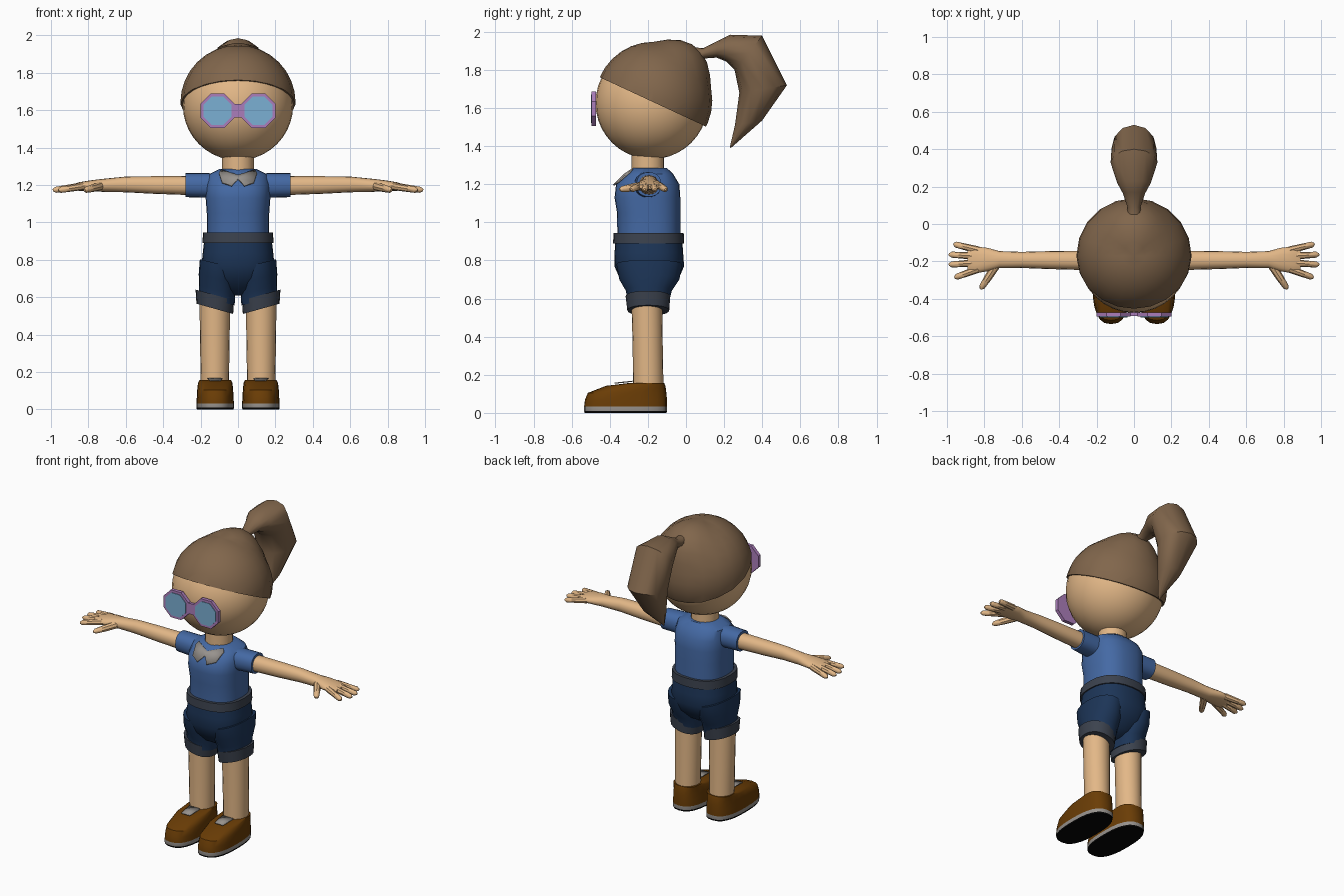
import bpy, bmesh, math
from mathutils import Vector

cube = bpy.data.objects.get("Cube")
if cube:
    bpy.data.objects.remove(cube, do_unlink=True)


def material(name, r, g, b):
    m = bpy.data.materials.new(name)
    col = [(c / 255) ** 2.2 for c in (r, g, b)] + [1]
    m.use_nodes = True
    m.diffuse_color = col
    m.node_tree.nodes["Principled BSDF"].inputs["Base Color"].default_value = col
    return m


SKIN = material("skin", 226, 182, 134)
HAIR = material("brown_hair", 128, 102, 77)
SHIRT = material("blue_shirt", 70, 105, 163)
SHORTS = material("navy_shorts", 34, 56, 88)
TRIM = material("slate_trim", 62, 68, 79)
GREY = material("warm_grey", 150, 145, 140)
LEATHER = material("brown_leather", 106, 63, 14)
PURPLE = material("purple_frame", 170, 125, 186)
LENS = material("blue_lens", 122, 174, 210)
BLACK = material("black_sole", 12, 12, 12)
parts = []


def finish(name, bm, *mats):
    bmesh.ops.recalc_face_normals(bm, faces=bm.faces)
    me = bpy.data.meshes.new(name)
    bm.to_mesh(me)
    bm.free()
    for m in mats:
        me.materials.append(m)
    ob = bpy.data.objects.new(name, me)
    bpy.context.collection.objects.link(ob)
    parts.append(ob)
    return ob


def loft_mesh(rings, n=20, power=2, phase=0):
    """Closed skin through rings of (centre, half axis u, half axis v)."""
    bm = bmesh.new()
    loops = []
    for c, u, v in rings:
        loop = []
        for i in range(n):
            a = math.tau * i / n + phase
            p, q = (math.copysign(abs(t) ** (2 / power), t) for t in (math.cos(a), math.sin(a)))
            loop.append(bm.verts.new(Vector(c) + Vector(u) * p + Vector(v) * q))
        loops.append(loop)
    for a, b in zip(loops, loops[1:]):
        for i in range(n):
            j = (i + 1) % n
            bm.faces.new((a[i], a[j], b[j], b[i]))
    bm.faces.new(loops[0])
    bm.faces.new(loops[-1])
    return bm


def upright(rows, cx=0, tilt=0):
    """Rings from (z, half width, front y, back y); tilt lifts the +x side."""
    return [((cx, (f + b) / 2, z), (w, 0, w * tilt), (0, (b - f) / 2, 0)) for z, w, f, b in rows]


def sideways(rows, s):
    """Rings along x from (x, y, z, half depth, half height)."""
    return [((s * x, y, z), (0, ry, 0), (0, 0, rz)) for x, y, z, ry, rz in rows]


def tube(name, points, mat, n=10):
    """Tapered tube through (point, radius) pairs."""
    rings = []
    for i, (p, r) in enumerate(points):
        d = Vector(points[min(i + 1, len(points) - 1)][0]) - Vector(points[max(i - 1, 0)][0])
        u = d.cross((0, 0, 1)).normalized()
        rings.append((p, u * r, d.normalized().cross(u) * r))
    return finish(name, loft_mesh(rings, n), mat)


# Head and neck
bm = bmesh.new()
bmesh.ops.create_uvsphere(bm, u_segments=32, v_segments=20, radius=0.295)
bmesh.ops.translate(bm, verts=bm.verts, vec=(0, -0.18, 1.627))
finish("head", bm, SKIN)
finish("neck", loft_mesh(upright([(1.24, 0.085, -0.285, -0.115), (1.38, 0.085, -0.285, -0.115)])), SKIN)

# Hair cap: sphere cut by a sloping plane, drawn out toward the ponytail
bm = bmesh.new()
bmesh.ops.create_uvsphere(bm, u_segments=20, v_segments=16, radius=0.308)
pull = Vector((0, 0.62, 0.78)).normalized()
for v in bm.verts:
    v.co += pull * 0.05 * max(0, (v.co.normalized().dot(pull) - 0.8) / 0.2)
bmesh.ops.translate(bm, verts=bm.verts, vec=(0, -0.17, 1.64))
cut = bmesh.ops.bisect_plane(bm, geom=bm.verts[:] + bm.edges[:] + bm.faces[:],
                             plane_co=(0, -0.46, 1.765), plane_no=(0, 0.26, 0.56), clear_inner=True)
bmesh.ops.edgeloop_fill(bm, edges=[e for e in cut["geom_cut"] if isinstance(e, bmesh.types.BMEdge)])
finish("hair_cap", bm, HAIR)

# Ponytail: (outer y, outer z, inner y, inner z, half width)
tail = [(0.02, 1.92, 0.05, 1.84, 0.04), (0.09, 1.915, 0.09, 1.86, 0.035), (0.17, 1.955, 0.16, 1.865, 0.06),
        (0.23, 1.985, 0.21, 1.845, 0.09), (0.40, 1.98, 0.255, 1.80, 0.125),
        (0.53, 1.72, 0.28, 1.68, 0.12), (0.40, 1.535, 0.257, 1.51, 0.07), (0.235, 1.39, 0.23, 1.395, 0.004)]
finish("ponytail", loft_mesh([((0, (a + c) / 2, (b + d) / 2), (w, 0, 0), (0, (a - c) / 2, (b - d) / 2))
                              for a, b, c, d, w in tail], 12), HAIR)

# Shirt body, belt and seat of the shorts
finish("shirt", loft_mesh(upright([
    (0.92, 0.167, -0.36, -0.03), (1.05, 0.167, -0.362, -0.03), (1.13, 0.173, -0.375, -0.03),
    (1.20, 0.173, -0.367, -0.035), (1.255, 0.160, -0.315, -0.068), (1.285, 0.10, -0.28, -0.10)]),
    28, 2.5), SHIRT)
finish("belt", loft_mesh(upright([(0.89, 0.19, -0.383, -0.01), (0.945, 0.187, -0.38, -0.012)]), 28, 2.4), TRIM)
finish("shorts_seat", loft_mesh(upright([
    (0.91, 0.180, -0.37, -0.02), (0.84, 0.188, -0.375, -0.015), (0.77, 0.195, -0.376, -0.01),
    (0.70, 0.175, -0.345, -0.04), (0.64, 0.10, -0.29, -0.10), (0.61, 0.03, -0.24, -0.15)]), 28, 2.4), SHORTS)

# Collar: two pointed flaps lying on the sloping chest
bm = bmesh.new()
for s in (1, -1):
    flap = [(0, 1.255), (0.09, 1.283), (0.102, 1.265), (0.085, 1.215), (0.035, 1.198), (0, 1.235)]
    bm.faces.new([bm.verts.new((s * x, -0.293 - (1.285 - z) * 1.06 + 1.5 * x * x, z)) for x, z in flap])
bmesh.ops.remove_doubles(bm, verts=bm.verts, dist=0.001)
collar = finish("collar", bm, GREY)
collar.modifiers.new("thickness", "SOLIDIFY").thickness = 0.008


def octagon(name, x, half, y0, y1, mat):
    r = half / math.cos(math.pi / 8)
    finish(name, loft_mesh([((x, y, 1.597), (r, 0, 0), (0, 0, r)) for y in (y0, y1)], 8, phase=math.pi / 8), mat)


# Goggle bridge
finish("goggle_bridge", loft_mesh([((0, y, 1.597), (0.055, 0, 0), (0, 0, 0.05)) for y in (-0.492, -0.472)],
                                  4, phase=math.pi / 4), PURPLE)

for s, side in ((1, "left"), (-1, "right")):
    # Goggles
    octagon(side + "_goggle_frame", s * 0.11, 0.091, -0.495, -0.472, PURPLE)
    octagon(side + "_goggle_lens", s * 0.11, 0.075, -0.499, -0.493, LENS)

    # Sleeve, arm and palm
    finish(side + "_sleeve", loft_mesh(sideways([
        (0.11, -0.2, 1.195, 0.07, 0.065), (0.17, -0.2, 1.198, 0.07, 0.066), (0.28, -0.195, 1.199, 0.065, 0.064)],
        s), 20, 2.3), SHIRT)
    finish(side + "_arm", loft_mesh(sideways([
        (0.20, -0.195, 1.196, 0.053, 0.052), (0.45, -0.193, 1.2, 0.048, 0.047), (0.60, -0.192, 1.203, 0.043, 0.042),
        (0.72, -0.19, 1.198, 0.045, 0.035), (0.78, -0.19, 1.197, 0.062, 0.029),
        (0.85, -0.192, 1.192, 0.072, 0.023), (0.89, -0.195, 1.187, 0.058, 0.013)], s), 16, 2.2), SKIN)

    # Fingers and thumb, each from base to tip in plan
    digits = {"little_finger": (0.83, -0.14, 0.965, -0.107), "ring_finger": (0.84, -0.172, 0.99, -0.163),
              "middle_finger": (0.84, -0.208, 0.99, -0.217), "index_finger": (0.83, -0.24, 0.96, -0.287),
              "thumb": (0.74, -0.225, 0.82, -0.348)}
    for label, (xa, ya, xb, yb) in digits.items():
        a, b = Vector((s * xa, ya, 1.193)), Vector((s * xb, yb, 1.172))
        k = 1.15 if label == "thumb" else 1
        tube(f"{side}_{label}", [(a, 0.02 * k), (a.lerp(b, 0.5), 0.018 * k),
                                 (a.lerp(b, 0.9), 0.016), (b, 0.006)], SKIN, 8)

    # Shorts leg and turned-up cuff
    finish(side + "_shorts_leg", loft_mesh(upright([
        (0.78, 0.092, -0.365, -0.02), (0.70, 0.098, -0.35, -0.035), (0.64, 0.097, -0.315, -0.075),
        (0.58, 0.094, -0.308, -0.09)], s * 0.112, s * 0.25), 20, 2.2), SHORTS)
    finish(side + "_cuff", loft_mesh(upright([
        (0.538, 0.098, -0.308, -0.088), (0.612, 0.103, -0.317, -0.083)], s * 0.124, s * 0.28), 20, 2.2), TRIM)

    # Leg
    finish(side + "_leg", loft_mesh(upright([
        (0.12, 0.075, -0.278, -0.118), (0.35, 0.079, -0.28, -0.122), (0.60, 0.082, -0.287, -0.125)],
        s * 0.124)), SKIN)

    # Shoe, with a pale welt and black underside coloured by height
    bm = loft_mesh(upright([
        (0, 0.098, -0.532, -0.102), (0.01, 0.10, -0.535, -0.10), (0.033, 0.10, -0.535, -0.10),
        (0.07, 0.098, -0.53, -0.10), (0.105, 0.096, -0.515, -0.103), (0.142, 0.092, -0.42, -0.108),
        (0.158, 0.084, -0.29, -0.115)], s * 0.122), 24, 2.6)
    for f in bm.faces:
        z = f.calc_center_median().z
        f.material_index = 2 if z < 0.008 else 1 if z < 0.03 else 0
    finish(side + "_shoe", bm, LEATHER, GREY, BLACK)

    # Shoe tongue plate
    bm = bmesh.new()
    bm.faces.new([bm.verts.new((s * 0.122 + x, y, z)) for x, y, z in (
        (-0.04, -0.28, 0.163), (0.04, -0.28, 0.163), (0.03, -0.375, 0.153), (-0.03, -0.375, 0.153))])
    tongue = finish(side + "_shoe_tongue", bm, GREY)
    tongue.modifiers.new("thickness", "SOLIDIFY").thickness = 0.006

# Smooth shading with sharp edges kept
bpy.ops.object.select_all(action="DESELECT")
for ob in parts:
    ob.select_set(True)
bpy.context.view_layer.objects.active = parts[0]
bpy.ops.object.shade_smooth_by_angle(angle=math.radians(40))
